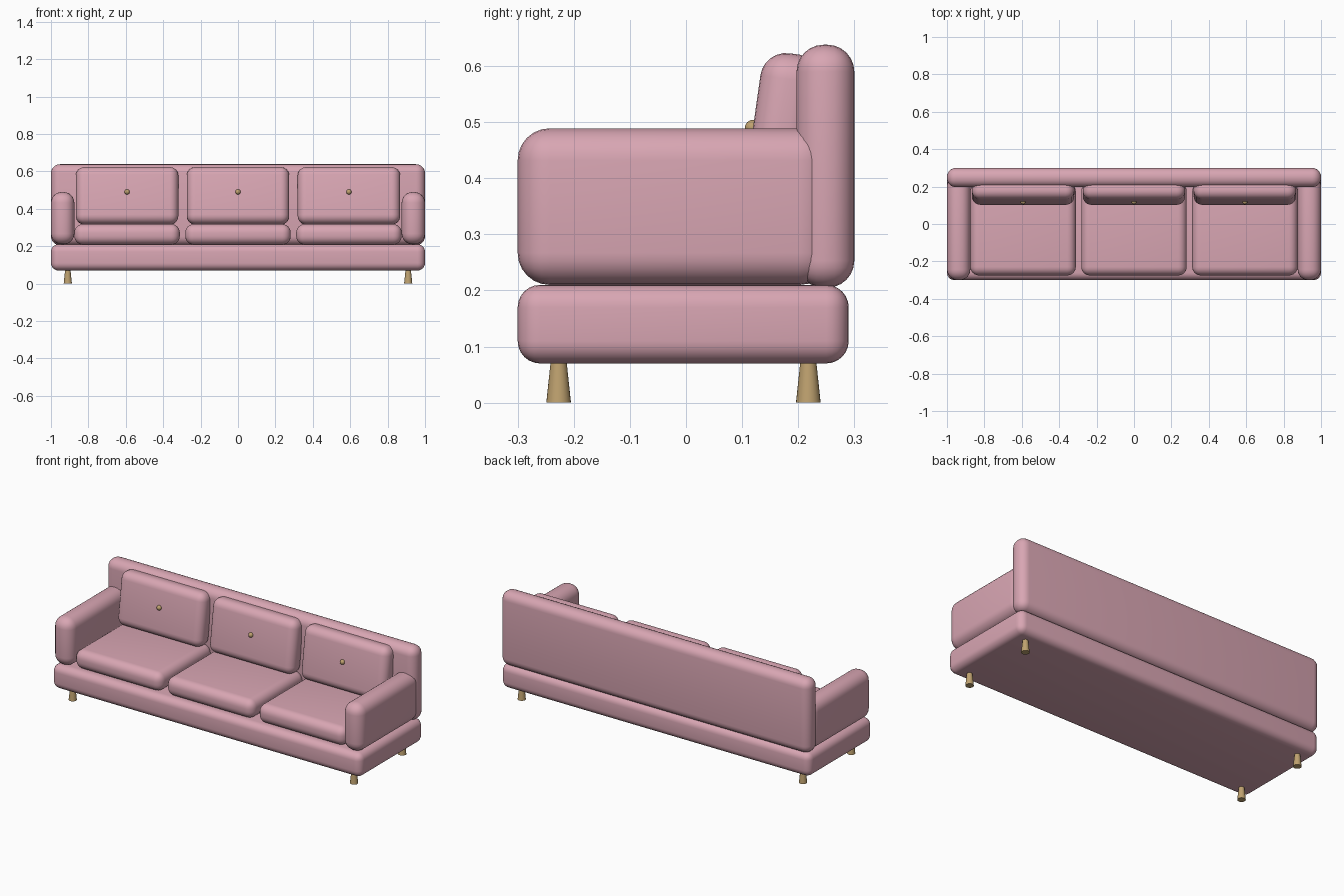
import bpy, math

if "Cube" in bpy.data.objects:
    bpy.data.objects.remove(bpy.data.objects["Cube"])


def material(name, rgb):
    m = bpy.data.materials.new(name)
    m.diffuse_color = (*rgb, 1.0)
    m.use_nodes = True
    m.node_tree.nodes["Principled BSDF"].inputs["Base Color"].default_value = m.diffuse_color
    return m


PINK = material("dusty pink fabric", (0.69, 0.38, 0.45))
BRASS = material("brass", (0.52, 0.36, 0.16))


def finish(ob, name, mat, angle=40):
    ob.name = name
    ob.data.name = name
    ob.data.materials.append(mat)
    bpy.ops.object.shade_smooth_by_angle(angle=math.radians(angle))
    return ob


def padded_box(name, lo, hi, radius, tilt=0.0):
    """Box between two corners with rounded edges, leaned back by tilt."""
    centre = [(a + b) / 2 for a, b in zip(lo, hi)]
    bpy.ops.mesh.primitive_cube_add(size=1, location=centre)
    ob = bpy.context.object
    ob.scale = [b - a for a, b in zip(lo, hi)]
    bpy.ops.object.transform_apply(location=False, rotation=False, scale=True)
    bev = ob.modifiers.new("rounded edges", 'BEVEL')
    bev.width = radius
    bev.segments = 6
    bev.limit_method = 'NONE'
    bpy.ops.object.modifier_apply(modifier=bev.name)
    ob.rotation_euler.x = tilt
    return finish(ob, name, PINK)


# Frame: base, backrest and two arms
padded_box("base", (-1, -0.30, 0.07), (1, 0.29, 0.21), 0.04)
padded_box("backrest", (-1, 0.197, 0.205), (1, 0.30, 0.638), 0.048)
for side, label in ((-1, "left"), (1, "right")):
    x0, x1 = sorted((side * 0.875, side * 1.0))
    padded_box(label + "_arm", (x0, -0.30, 0.21), (x1, 0.26, 0.489), 0.057)

# Three seats, each with a leaning cushion and a button
for x, label in ((-0.593, "left"), (0, "middle"), (0.593, "right")):
    padded_box(label + "_seat_cushion", (x - 0.282, -0.275, 0.208),
               (x + 0.282, 0.22, 0.318), 0.046)
    padded_box(label + "_back_cushion", (x - 0.274, 0.117, 0.315),
               (x + 0.274, 0.227, 0.623), 0.046, math.radians(-8))
    bpy.ops.mesh.primitive_uv_sphere_add(segments=20, ring_count=12, radius=0.014,
                                         location=(x, 0.119, 0.49))
    finish(bpy.context.object, label + "_button", BRASS)

# Four legs, flaring towards the floor
for x, side in ((-0.91, "left"), (0.91, "right")):
    for y, end in ((-0.227, "front"), (0.218, "back")):
        bpy.ops.mesh.primitive_cone_add(vertices=24, radius1=0.022, radius2=0.0135,
                                        depth=0.08, location=(x, y, 0.04))
        finish(bpy.context.object, f"{end}_{side}_leg", BRASS)
